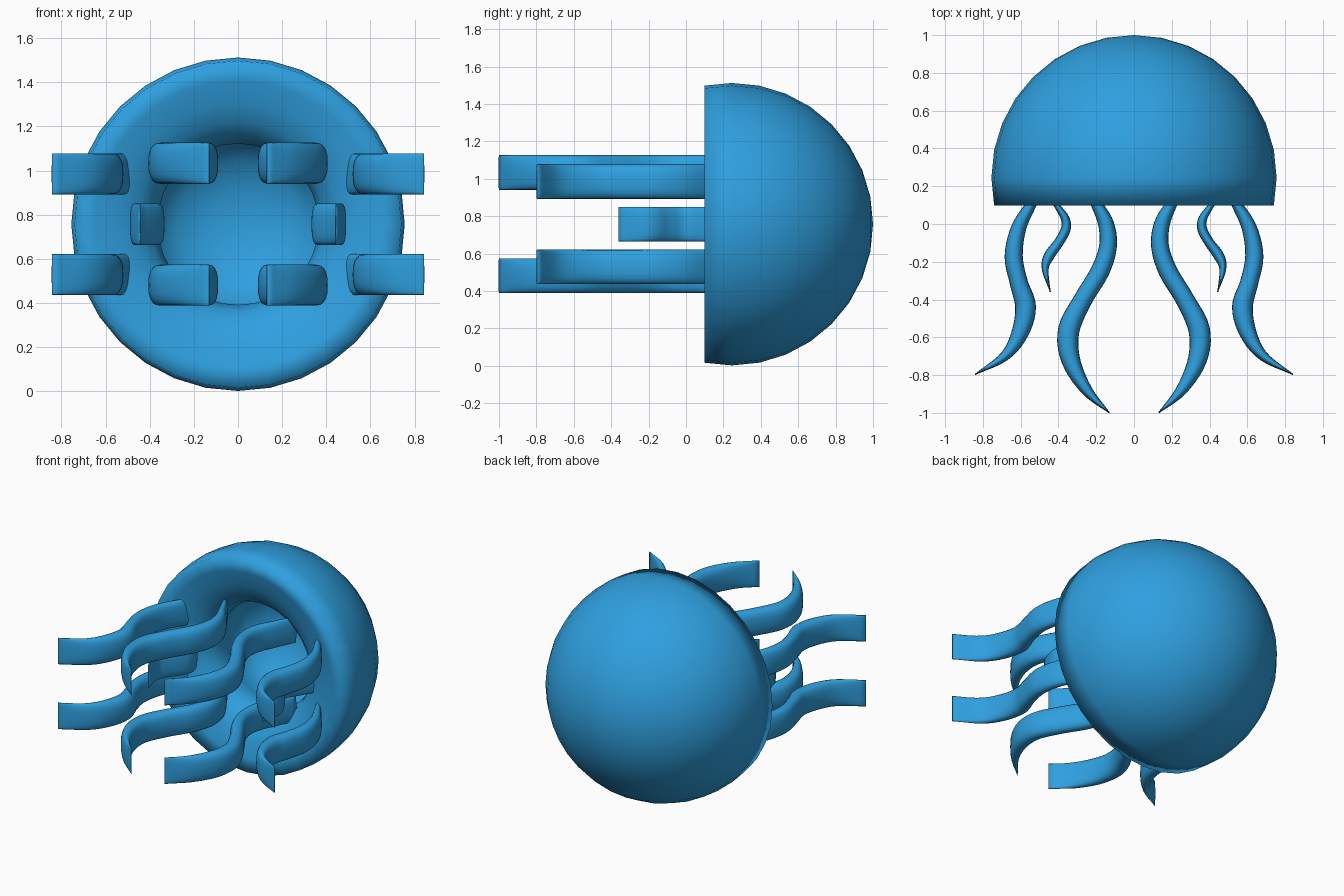
import bpy, bmesh, math
from mathutils import Vector

if "Cube" in bpy.data.objects:
    bpy.data.objects.remove(bpy.data.objects["Cube"])

CZ = 0.757          # height of the body axis
mat = bpy.data.materials.new("blue")
mat.diffuse_color = (0.028, 0.35, 0.74, 1)
mat.use_nodes = True
mat.node_tree.nodes["Principled BSDF"].inputs["Base Color"].default_value = mat.diffuse_color


def finish(bm, name):
    bmesh.ops.recalc_face_normals(bm, faces=bm.faces)
    for f in bm.faces:
        f.smooth = True
    me = bpy.data.meshes.new(name)
    bm.to_mesh(me)
    bm.free()
    me.materials.append(mat)
    ob = bpy.data.objects.new(name, me)
    bpy.context.collection.objects.link(ob)
    return ob


def skin(bm, rings):
    for a, b in zip(rings, rings[1:]):
        n = len(a)
        for i in range(n):
            j = (i + 1) % n
            bm.faces.new((a[i], a[j], b[j], b[i]))


def fan(bm, ring, tip):
    for i in range(len(ring)):
        bm.faces.new((ring[i], ring[(i + 1) % len(ring)], tip))


def spline(pts, steps):
    """Catmull-Rom through the points; components are interpolated together."""
    p = [Vector(q) for q in pts]
    p = [2 * p[0] - p[1]] + p + [2 * p[-1] - p[-2]]
    out = []
    for i in range(1, len(p) - 2):
        a, b, c, d = p[i - 1:i + 3]
        for k in range(steps):
            t = k / steps
            out.append(0.5 * (2 * b + (c - a) * t + (2 * a - 5 * b + 4 * c - d) * t * t
                              + (3 * b - a - 3 * c + d) * t ** 3))
    return out + [p[-2]]


# Bell: domed outside, lip rolling inwards to a neck, hollow chamber behind
def make_bell():
    R, n = 0.755, 32
    prof = [(R * math.cos(math.radians(11.25 * k)), 0.245 + R * math.sin(math.radians(11.25 * k)))
            for k in range(7, -2, -1)]
    prof += [(0.65, 0.115), (0.55, 0.14), (0.46, 0.18), (0.395, 0.24), (0.365, 0.32),
             (0.385, 0.42), (0.41, 0.52), (0.38, 0.64), (0.28, 0.74), (0.14, 0.79)]
    bm = bmesh.new()
    rings = [[bm.verts.new((r * math.cos(2 * math.pi * i / n), y, CZ + r * math.sin(2 * math.pi * i / n)))
              for i in range(n)] for r, y in prof]
    skin(bm, rings)
    fan(bm, rings[0], bm.verts.new((0, 1.0, CZ)))
    fan(bm, rings[-1], bm.verts.new((0, 0.805, CZ)))
    finish(bm, "bell")


# Tentacle: wavy in plan, tall rounded section, narrowing to a blade at the tip
def make_tentacle(name, path, side, z):
    n, half = 20, 0.093
    pts = spline(path, 5)
    bm = bmesh.new()
    rings = []
    for i, p in enumerate(pts):
        d = (pts[min(i + 1, len(pts) - 1)] - pts[max(i - 1, 0)])
        nrm = Vector((-d.y, d.x)).normalized()
        w = max(p.z, 0.003)
        ring = []
        for k in range(n):
            a = 2 * math.pi * k / n
            c, s = math.cos(a), math.sin(a)
            u = math.copysign(abs(c) ** 0.8, c) * w
            v = math.copysign(abs(s) ** 0.8, s) * half
            ring.append(bm.verts.new((side * (p.x + nrm.x * u), p.y + nrm.y * u, z + v)))
        rings.append(ring)
    skin(bm, rings)
    bm.faces.new(rings[0])
    bm.faces.new(rings[-1])
    finish(bm, name)


# Paths: x, y, half width
LONG = [(0.27, 0.25, 0.015), (0.20, 0.11, 0.03), (0.148, 0.0, 0.042), (0.138, -0.12, 0.047),
        (0.18, -0.25, 0.05), (0.27, -0.40, 0.05), (0.345, -0.56, 0.057), (0.335, -0.72, 0.05),
        (0.25, -0.88, 0.03), (0.13, -1.0, 0.003)]
OUTER = [(0.47, 0.22, 0.015), (0.54, 0.11, 0.027), (0.61, -0.02, 0.04), (0.637, -0.17, 0.048),
         (0.61, -0.31, 0.048), (0.574, -0.44, 0.055), (0.605, -0.58, 0.045), (0.685, -0.70, 0.026),
         (0.842, -0.797, 0.003)]
SHORT = [(0.47, 0.20, 0.01), (0.41, 0.10, 0.015), (0.365, 0.03, 0.023), (0.362, -0.03, 0.026),
         (0.40, -0.10, 0.026), (0.45, -0.17, 0.028), (0.47, -0.24, 0.018), (0.443, -0.36, 0.002)]

make_bell()
for side, sn in ((1, "right"), (-1, "left")):
    for up, un in ((1, "upper"), (-1, "lower")):
        make_tentacle(f"long_tentacle_{un}_{sn}", LONG, side, CZ + up * 0.276)
        make_tentacle(f"outer_tentacle_{un}_{sn}", OUTER, side, CZ + up * 0.228)
    make_tentacle(f"short_tentacle_{sn}", SHORT, side, CZ)
